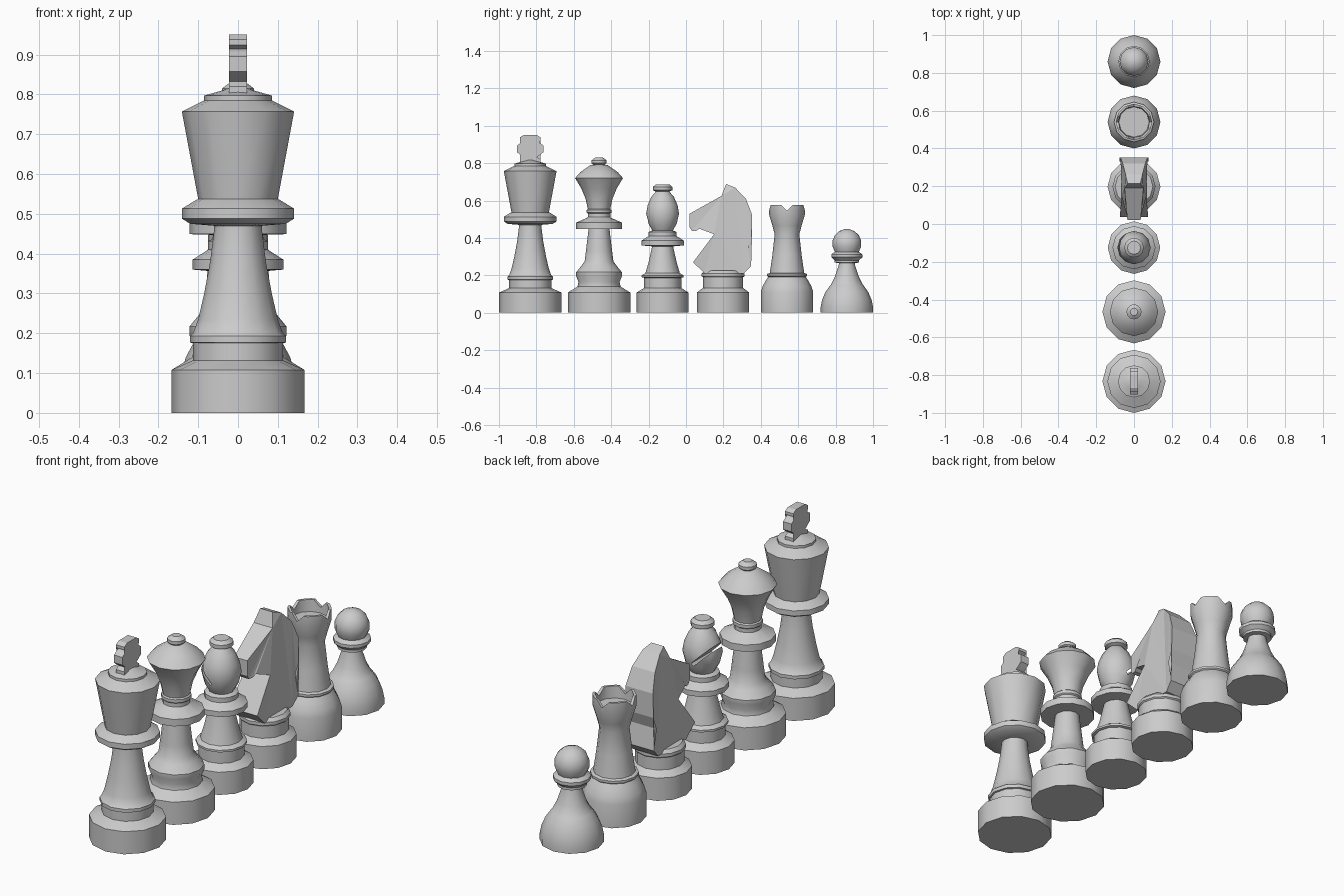
import bpy, bmesh, math
from math import sin, cos, pi, radians

if "Cube" in bpy.data.objects:
    bpy.data.objects.remove(bpy.data.objects["Cube"])


def finish(bm, name, angle):
    bmesh.ops.recalc_face_normals(bm, faces=bm.faces)
    me = bpy.data.meshes.new(name)
    bm.to_mesh(me)
    bm.free()
    ob = bpy.data.objects.new(name, me)
    bpy.context.collection.objects.link(ob)
    bpy.ops.object.select_all(action='DESELECT')
    ob.select_set(True)
    bpy.context.view_layer.objects.active = ob
    if angle:
        bpy.ops.object.shade_smooth_by_angle(angle=radians(angle))
    return ob


def lathe(name, y, profile, sides=12):
    """Closed solid of revolution from (radius, z) points."""
    bm = bmesh.new()
    rings = [[bm.verts.new((r * cos(2 * pi * i / sides), y + r * sin(2 * pi * i / sides), z))
              for i in range(sides)] for r, z in profile]
    for a, b in zip(rings, rings[1:]):
        for i in range(sides):
            j = (i + 1) % sides
            bm.faces.new((a[i], a[j], b[j], b[i]))
    bm.faces.new(rings[0][::-1])
    bm.faces.new(rings[-1])
    return finish(bm, name, 35)


def slab(name, outline, half):
    """Profile in the yz plane with a half thickness per point."""
    bm = bmesh.new()
    left = [bm.verts.new((-h, y, z)) for (y, z), h in zip(outline, half)]
    right = [bm.verts.new((h, y, z)) for (y, z), h in zip(outline, half)]
    n = len(outline)
    sides = [bm.faces.new(left), bm.faces.new(right[::-1])]
    for i in range(n):
        j = (i + 1) % n
        bm.faces.new((left[i], right[i], right[j], left[j]))
    bmesh.ops.triangulate(bm, faces=sides)
    return finish(bm, name, 0)


def cut(ob, cutter):
    m = ob.modifiers.new("cut", 'BOOLEAN')
    m.operation = 'DIFFERENCE'
    m.solver = 'EXACT'
    m.object = cutter
    bpy.context.view_layer.objects.active = ob
    bpy.ops.object.modifier_apply(modifier=m.name)
    bpy.data.objects.remove(cutter)


# King with cross finial
KY = -0.833
lathe("king_body", KY, [
    (.167, 0), (.167, .108), (.113, .132), (.113, .175), (.121, .177), (.121, .193),
    (.113, .2), (.1, .235), (.085, .3), (.07, .38), (.06, .46), (.06, .47), (.12, .475),
    (.141, .488), (.141, .513), (.105, .535), (.1, .537), (.141, .757),
    (.085, .785), (.085, .797), (.04, .81), (.015, .82)])
half_cross = [(.055, .803), (.055, .82), (.036, .832), (.05, .842), (.07, .858),
              (.07, .895), (.05, .908), (.036, .914), (.055, .924), (.055, .938), (.035, .95)]
cross = [(KY + y, z) for y, z in half_cross] + [(KY - y, z) for y, z in reversed(half_cross)]
slab("king_cross", cross, [.022] * len(cross))

# Queen
lathe("queen_body", -0.465, [
    (.167, 0), (.167, .108), (.115, .14), (.11, .165), (.122, .195), (.122, .217),
    (.095, .25), (.077, .275), (.07, .33), (.056, .447), (.122, .449), (.122, .482),
    (.066, .507), (.06, .512), (.06, .53), (.066, .535), (.066, .55), (.06, .555),
    (.072, .61), (.095, .665), (.128, .72), (.1, .752), (.045, .79),
    (.03, .792), (.04, .8), (.04, .815), (.02, .83)])

# Bishop with slanted slot
BY = -0.125
bishop = lathe("bishop_body", BY, [
    (.139, 0), (.139, .108), (.1, .132), (.1, .187), (.112, .19), (.112, .2),
    (.092, .212), (.075, .27), (.056, .355), (.114, .36), (.114, .385), (.075, .41),
    (.075, .432), (.055, .44), (.075, .475), (.088, .53), (.08, .575),
    (.06, .62), (.036, .648), (.052, .655), (.052, .673), (.035, .687)])
bpy.ops.mesh.primitive_cube_add(size=1, location=(-.1, BY, .59), rotation=(0, radians(45), 0))
slot = bpy.context.object
slot.scale = (.283, .3, .016)
slot.hide_render = True
cut(bishop, slot)

# Knight: turned base and carved head
lathe("knight_base", 0.198, [
    (.14, 0), (.14, .108), (.108, .132), (.108, .19), (.114, .195), (.114, .21), (.1, .225)])
head = [(.02, .53), (.02, .455), (.032, .438), (.055, .438), (.07, .45), (.15, .42),
        (.038, .27), (.1, .21), (.31, .21), (.348, .25), (.332, .35), (.353, .41),
        (.353, .525), (.32, .61), (.262, .67), (.214, .688), (.19, .625)]
width = [.035, .035, .035, .04, .045, .065, .075, .07, .07, .075, .078, .076,
         .072, .06, .045, .033, .05]
slab("knight_head", head, width)

# Rook with hollow top and notched rim
RY = 0.54
rook = lathe("rook_body", RY, [
    (.14, 0), (.14, .11), (.131, .14), (.115, .17), (.1, .192), (.106, .197), (.106, .208),
    (.092, .213), (.078, .31), (.066, .42), (.078, .465), (.096, .525), (.096, .576),
    (.084, .576), (.08, .52)])
for k in range(2):
    bpy.ops.mesh.primitive_cylinder_add(vertices=4, radius=.032, depth=.3,
                                        location=(0, RY, .577), rotation=(pi / 2, 0, k * pi / 2))
    notch = bpy.context.object
    notch.hide_render = True
    cut(rook, notch)

# Pawn: turned body and ball head
PY = 0.86
ball = [(.078 * cos(radians(a)), .37 + .078 * sin(radians(a))) for a in (-35, -12, 12, 35, 58, 80)]
lathe("pawn_body", PY, [
    (.14, 0), (.14, .03), (.132, .07), (.115, .11), (.09, .145), (.085, .15),
    (.065, .19), (.045, .25), (.042, .266), (.065, .268), (.065, .28), (.083, .297),
    (.083, .312), (.066, .324)] + ball)
